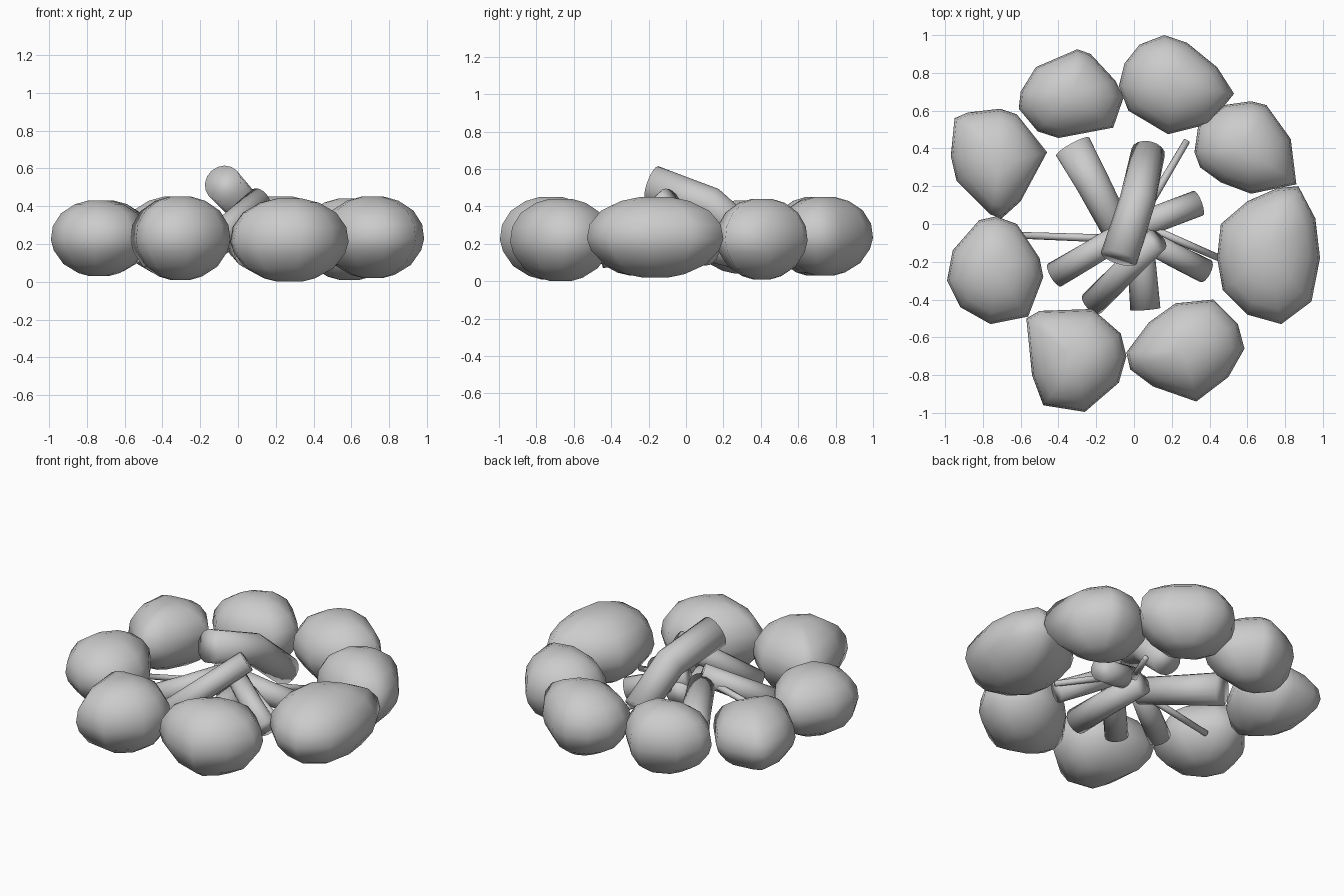
import bpy, bmesh, math
from mathutils import Vector


def loft(name, rings):
    """Skin a stack of equal-sized point rings, cap both ends, shade smooth."""
    bm = bmesh.new()
    vs = [[bm.verts.new(p) for p in ring] for ring in rings]
    n = len(vs[0])
    for a, b in zip(vs, vs[1:]):
        for i in range(n):
            bm.faces.new((a[i], a[(i + 1) % n], b[(i + 1) % n], b[i]))
    bm.faces.new(vs[0][::-1])
    bm.faces.new(vs[-1])
    bmesh.ops.recalc_face_normals(bm, faces=bm.faces[:])
    for f in bm.faces:
        f.smooth = True
    me = bpy.data.meshes.new(name)
    bm.to_mesh(me)
    bm.free()
    ob = bpy.data.objects.new(name, me)
    bpy.context.collection.objects.link(ob)


# (height fraction, outline scale) of the rounded stone profile
PROFILE = [(0, .2), (.04, .43), (.16, .74), (.34, .94), (.48, 1),
           (.66, .96), (.83, .79), (.95, .50), (1, .22)]


def stone(name, z0, z1, outline):
    pts = [Vector(p) for p in outline]
    xs, ys = [p.x for p in pts], [p.y for p in pts]
    c = Vector(((min(xs) + max(xs)) / 2, (min(ys) + max(ys)) / 2))
    loft(name, [[(*(c + (p - c) * s), z0 + (z1 - z0) * h) for p in pts]
                for h, s in PROFILE])


def log(name, path, r0, r1, sides=16):
    path = [Vector(p) for p in path]
    rings = []
    for k, p in enumerate(path):
        d = (path[min(k + 1, len(path) - 1)] - path[max(k - 1, 0)]).normalized()
        u = d.cross(Vector((0, 0, 1))).normalized()
        v = u.cross(d)
        r = r0 + (r1 - r0) * k / (len(path) - 1)
        rings.append([p + r * (u * math.cos(t) + v * math.sin(t))
                      for t in (2 * math.pi * i / sides for i in range(sides))])
    loft(name, rings)


# ring of stones, outlined from above
stone("stone_left_back", .04, .43, [
    (-.95, .56), (-.88, .59), (-.71, .61), (-.62, .58), (-.46, .38),
    (-.60, .12), (-.70, .03), (-.76, .05), (-.94, .23), (-.97, .36)])
stone("stone_back_left", .03, .45, [
    (-.61, .61), (-.60, .70), (-.52, .83), (-.30, .925), (-.23, .90),
    (-.10, .76), (-.055, .67), (-.11, .51), (-.40, .455), (-.51, .49)])
stone("stone_back", .03, .45, [
    (-.08, .73), (-.05, .85), (.03, .95), (.16, 1.0), (.28, .96),
    (.44, .83), (.53, .69), (.40, .53), (.18, .475), (-.03, .60)])
stone("stone_right_back", .01, .44, [
    (.32, .38), (.34, .52), (.48, .63), (.62, .65), (.70, .63),
    (.83, .45), (.86, .21), (.62, .16), (.46, .22), (.35, .30)])
stone("stone_right", .02, .45, [
    (.44, -.18), (.46, 0), (.60, .12), (.76, .19), (.87, .20), (.96, .03),
    (.985, -.18), (.94, -.41), (.78, -.53), (.60, -.48), (.47, -.35)])
stone("stone_front_right", .0, .44, [
    (-.04, -.68), (.08, -.52), (.22, -.42), (.42, -.40), (.55, -.53),
    (.585, -.66), (.50, -.81), (.33, -.94), (.10, -.86), (-.02, -.77)])
stone("stone_front_left", .01, .45, [
    (-.57, -.50), (-.50, -.46), (-.22, -.45), (-.07, -.58), (-.04, -.70),
    (-.08, -.84), (-.26, -.995), (-.48, -.96), (-.54, -.80)])
stone("stone_left", .03, .43, [
    (-.99, -.30), (-.96, -.14), (-.82, .02), (-.73, .04), (-.62, 0),
    (-.50, -.18), (-.48, -.28), (-.56, -.49), (-.76, -.53), (-.92, -.44)])

# stacked firewood, outer low end first
log("log_top", [(.075, .38, .19), (.02, .13, .41), (-.08, -.18, .52)], .09, .10)
log("log_back_left", [(-.325, .41, .13), (-.22, .22, .17), (-.08, -.05, .23)], .10, .08)
log("log_right", [(.34, .11, .15), (.18, .05, .20), (0, -.02, .27)], .07, .07)
log("log_front_right", [(.38, -.25, .14), (.22, -.17, .22), (.05, -.08, .31)], .065, .06)
log("log_front", [(.06, -.45, .15), (.04, -.20, .17), (.01, .08, .19)], .08, .07)
log("log_front_left", [(-.22, -.42, .14), (-.05, -.25, .29), (.12, -.085, .44)], .07, .065)
log("log_left", [(-.42, -.27, .14), (-.25, -.17, .21), (-.07, -.06, .29)], .07, .065)

# thin kindling
log("twig_back", [(.28, .44, .10), (.05, .05, .22)], .018, .022, 8)
log("twig_left", [(-.60, -.06, .14), (-.05, -.08, .26)], .018, .022, 8)
log("twig_right", [(.45, -.18, .14), (.08, -.02, .26)], .018, .022, 8)
